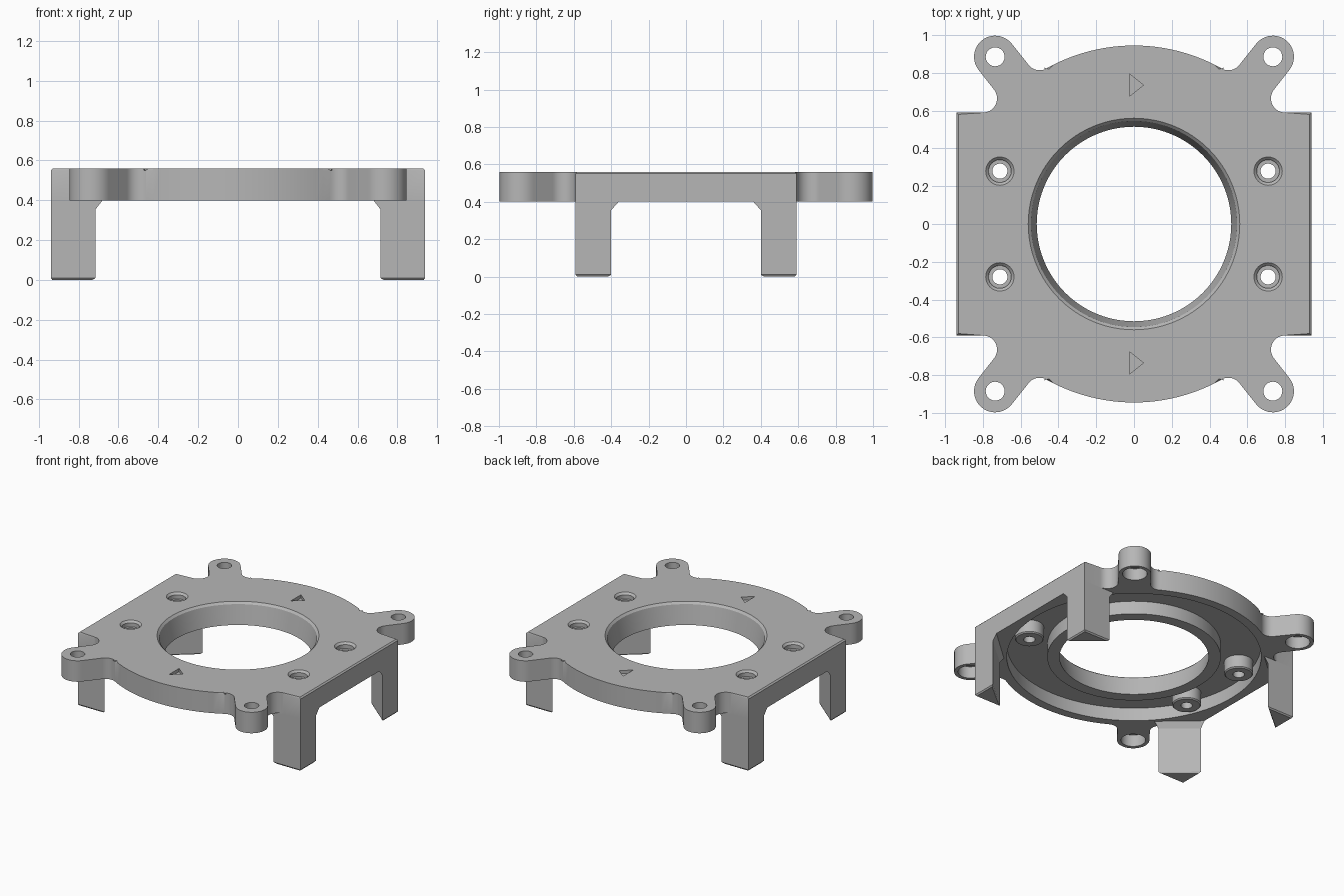
import bpy, bmesh
from math import sin, cos, pi, radians
from mathutils import Vector

if "Cube" in bpy.data.objects:
    bpy.data.objects.remove(bpy.data.objects["Cube"])

grey = bpy.data.materials.new("plain grey")
grey.use_nodes = True
colour = (0.47, 0.47, 0.47, 1)
grey.diffuse_color = colour
grey.node_tree.nodes["Principled BSDF"].inputs["Base Color"].default_value = colour

BOTTOM, CEILING, TOP = 0.40, 0.50, 0.56
SIDES = [(sx, sy) for sx in (1, -1) for sy in (1, -1)]


def make(name, bm):
    bmesh.ops.recalc_face_normals(bm, faces=bm.faces)
    mesh = bpy.data.meshes.new(name)
    bm.to_mesh(mesh)
    bm.free()
    mesh.materials.append(grey)
    ob = bpy.data.objects.new(name, mesh)
    bpy.context.collection.objects.link(ob)
    return ob


def smooth(ob):
    bpy.ops.object.select_all(action='DESELECT')
    ob.select_set(True)
    bpy.context.view_layer.objects.active = ob
    bpy.ops.object.shade_smooth_by_angle(angle=radians(30))


def arc(centre, r, a0, a1, n):
    return [(centre[0] + r * cos(radians(a0 + (a1 - a0) * i / n)),
             centre[1] + r * sin(radians(a0 + (a1 - a0) * i / n))) for i in range(n + 1)]


def loft(bm, layers):
    """Closed solid through (outline, height) layers of equal point count."""
    rings = [[bm.verts.new((x, y, z)) for x, y in pts] for pts, z in layers]
    n = len(rings[0])
    for a, b in zip(rings, rings[1:]):
        for i in range(n):
            bm.faces.new((a[i], a[(i + 1) % n], b[(i + 1) % n], b[i]))
    return bm.faces.new(rings[0]), bm.faces.new(rings[-1])


def lathe(bm, profile, centre=(0, 0), n=48, closed=False):
    """Revolve (radius, z) points; a closed profile gives a ring solid."""
    rings = [[bm.verts.new((x, y, z)) for x, y in arc(centre, r, 0, 360 - 360 / n, n - 1)]
             for r, z in profile]
    pairs = list(zip(rings, rings[1:]))
    if closed:
        pairs.append((rings[-1], rings[0]))
    else:
        bm.faces.new(rings[0])
        bm.faces.new(rings[-1])
    for a, b in pairs:
        for i in range(n):
            bm.faces.new((a[i], a[(i + 1) % n], b[(i + 1) % n], b[i]))


# Plate outline: one quarter with corner ear and fillets, then mirrored
ear, ear_r, fillet, body_r = (0.735, 0.885), 0.112, 0.075, 0.945
inner = (0.499, 0.889)
quarter = [(0.94, 0.59)]
quarter += arc((0.80, 0.665), fillet, -90, -219.8, 14)
quarter += arc(ear, ear_r, -39.8, 140.2, 20)
quarter += arc(inner, fillet, -39.8, -119.3, 10)
quarter += arc((0, 0), body_r, 60.7, 90, 12)
half = quarter + [(-x, y) for x, y in reversed(quarter[:-1])]
outline = half + [(-x, -y) for x, y in half]

bm = bmesh.new()
low, high = loft(bm, [(outline, BOTTOM), (outline, TOP)])
bmesh.ops.bevel(bm, geom=list(high.edges), offset=0.01, segments=1, affect='EDGES')
plate = make("plate", bm)

# Cutters: tapered centre hole, underside recess, screw holes, ear holes, arrows
bm = bmesh.new()
lathe(bm, [(0.515, 0.38), (0.515, BOTTOM), (0.545, 0.545), (0.575, 0.575)], n=96)
lathe(bm, [(0.60, 0.38), (0.60, CEILING), (0.88, CEILING), (0.88, 0.38)], n=96, closed=True)
for sx, sy in SIDES:
    lathe(bm, [(0.06, 0.515), (0.06, 0.545), (0.09, 0.575)], (0.71 * sx, 0.28 * sy))
    lathe(bm, [(0.04, 0.49), (0.04, 0.52)], (0.71 * sx, 0.28 * sy))
    lathe(bm, [(0.085, 0.38), (0.085, 0.49), (0.05, 0.49), (0.05, 0.60)],
          (ear[0] * sx, ear[1] * sy))
for s in (1, -1):
    arrow = [(-0.025, 0.735 * s - 0.06), (0.05, 0.735 * s), (-0.025, 0.735 * s + 0.06)]
    loft(bm, [(arrow, 0.535), (arrow, 0.60)])
cutter = make("plate_cutter", bm)
cutter.hide_render = True

mod = plate.modifiers.new("cuts", 'BOOLEAN')
mod.operation, mod.solver, mod.object = 'DIFFERENCE', 'EXACT', cutter
mod.use_self = True
bpy.context.view_layer.update()
cut = bpy.data.meshes.new_from_object(
    plate.evaluated_get(bpy.context.evaluated_depsgraph_get()))
plate.modifiers.clear()
plate.data = cut
bpy.data.objects.remove(cutter)
smooth(plate)

# Screw bosses hanging inside the recess
for i, (sx, sy) in enumerate(SIDES):
    bm = bmesh.new()
    lathe(bm, [(0.10, CEILING), (0.10, BOTTOM + 0.008), (0.092, BOTTOM),
               (0.04, BOTTOM), (0.04, CEILING)], (0.71 * sx, 0.28 * sy), closed=True)
    smooth(make(f"screw_boss_{i + 1}", bm))


# Triangular corner legs, flared where they meet the plate
def corner(x, y, inset=0):
    return [(0.94 - inset, 0.59 - inset), (x + 2 * inset, 0.59 - inset),
            (0.94 - inset, y + 2 * inset)]


for i, (sx, sy) in enumerate(SIDES):
    layers = [(corner(0.715, 0.40, 0.008), 0), (corner(0.715, 0.40), 0.01),
              (corner(0.715, 0.40), 0.355), (corner(0.68, 0.36), BOTTOM)]
    bm = bmesh.new()
    loft(bm, [([(x * sx, y * sy) for x, y in pts], z) for pts, z in layers])
    make(f"leg_{i + 1}", bm)
